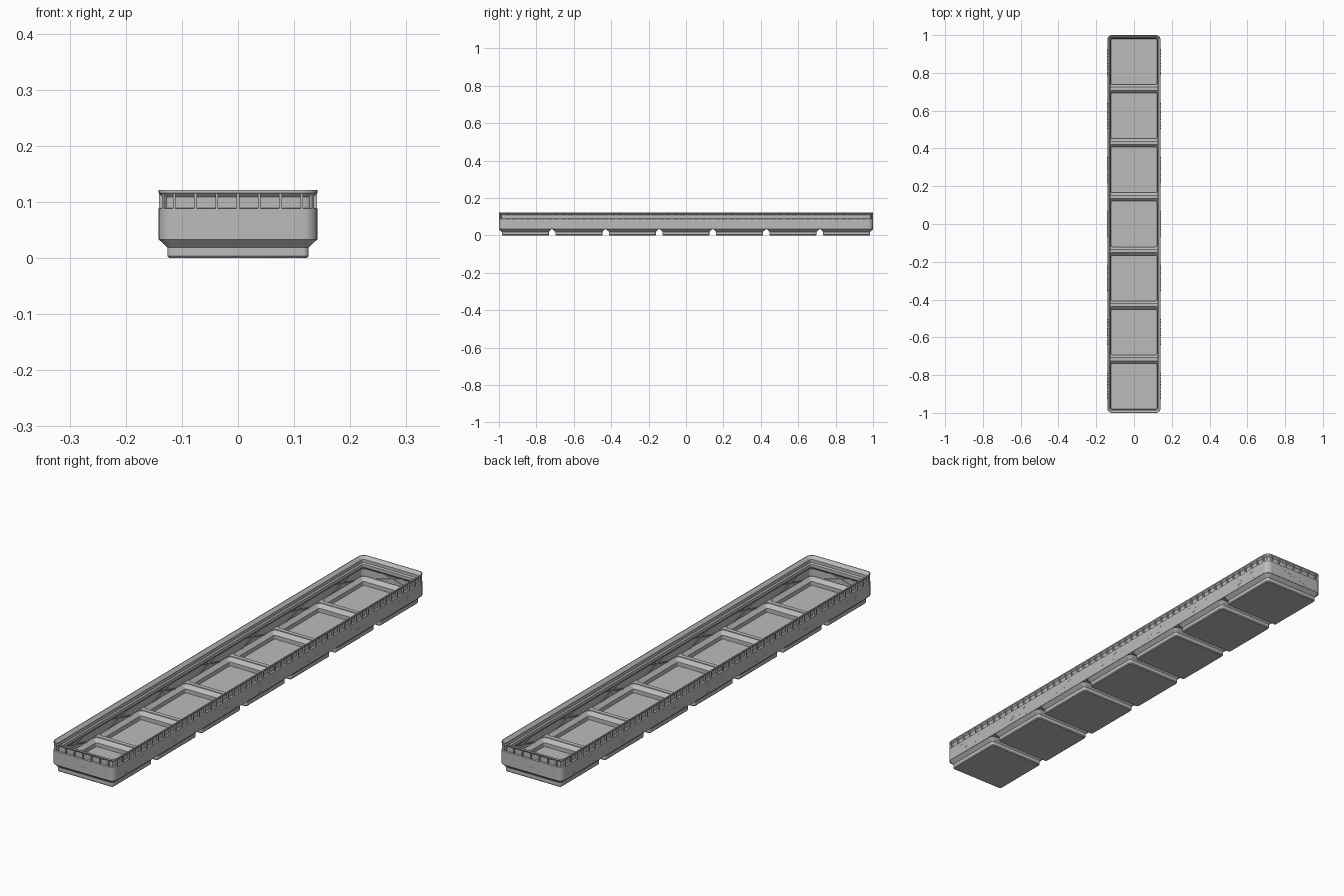
import bpy, bmesh, math
from mathutils import Matrix, Vector

if "Cube" in bpy.data.objects:
    bpy.data.objects.remove(bpy.data.objects["Cube"])

HX, HY, R = 0.1414, 1.0, 0.0256      # half width, half length, corner radius
PITCH = 0.2862                       # spacing of the seven cells
CELLS = [i * PITCH for i in range(-3, 4)]

grey = bpy.data.materials.new("plain_grey")
grey.diffuse_color = (0.5, 0.5, 0.5, 1)
grey.use_nodes = True
grey.node_tree.nodes["Principled BSDF"].inputs["Base Color"].default_value = grey.diffuse_color


def loft(bm, cy, hx, hy, profile, seg=7):
    """Closed solid of stacked rounded rectangles; profile = (inset, z)."""
    rings = []
    for d, z in profile:
        r = max(R - d, 0.006)
        ring = []
        for k, (sx, sy) in enumerate([(1, 1), (-1, 1), (-1, -1), (1, -1)]):
            for j in range(seg + 1):
                a = math.pi / 2 * (k + j / seg)
                ring.append(bm.verts.new((sx * (hx - d - r) + r * math.cos(a),
                                          cy + sy * (hy - d - r) + r * math.sin(a), z)))
        rings.append(ring)
    n = len(rings[0])
    for lo, hi in zip(rings, rings[1:]):
        for j in range(n):
            bm.faces.new((lo[j], lo[(j + 1) % n], hi[(j + 1) % n], hi[j]))
    bm.faces.new(rings[0][::-1])
    bm.faces.new(rings[-1])


def finish(bm, name):
    bmesh.ops.recalc_face_normals(bm, faces=bm.faces)
    me = bpy.data.meshes.new(name)
    bm.to_mesh(me)
    bm.free()
    me.materials.append(grey)
    ob = bpy.data.objects.new(name, me)
    bpy.context.collection.objects.link(ob)
    return ob


def boolean(ob, other, op):
    mod = ob.modifiers.new(op, 'BOOLEAN')
    mod.operation, mod.object, mod.solver = op, other, 'EXACT'
    bpy.context.view_layer.objects.active = ob
    bpy.ops.object.modifier_apply(modifier=mod.name)
    bpy.data.objects.remove(other)


# Outer walls with a recessed band below the rim
bm = bmesh.new()
loft(bm, 0, HX, HY, [(0, 0.0325), (0, 0.088), (0.007, 0.089), (0.007, 0.1085),
                     (0, 0.1155), (0, 0.1205), (0.0006, 0.1215)])
tray = finish(bm, "tray_shell")

# Stepped feet, one per cell
bm = bmesh.new()
for y in CELLS:
    loft(bm, y, HX, HX, [(0.0185, 0), (0.0154, 0.0035), (0.0154, 0.0185),
                         (0.0006, 0.0328), (0.0006, 0.036)])
boolean(tray, finish(bm, "feet"), 'UNION')

# Hollow inside with stacking lip
bm = bmesh.new()
loft(bm, 0, HX, HY, [(0.0065, 0.040), (0.0065, 0.068), (0.0177, 0.0792),
                     (0.0177, 0.0917), (0.013, 0.0965), (0.013, 0.109),
                     (0.0015, 0.1205), (0.0015, 0.13)])
boolean(tray, finish(bm, "cavity_cutter"), 'DIFFERENCE')

# Pockets inside the feet
bm = bmesh.new()
for y in CELLS:
    loft(bm, y, HX, HX, [(0.0209, 0.0075), (0.0209, 0.0235),
                         (0.0070, 0.0374), (0.0070, 0.043)])
boolean(tray, finish(bm, "pocket_cutter"), 'DIFFERENCE')

bpy.ops.object.select_all(action='DESELECT')
tray.select_set(True)
bpy.context.view_layer.objects.active = tray
bpy.ops.object.shade_smooth_by_angle(angle=math.radians(30))


def place(x, y, angle):
    """Local +x points out of the wall, origin on the outer face."""
    return Matrix.Translation((x, y, 0)) @ Matrix.Rotation(angle, 4, 'Z')


# Upright ribs across the recessed band
spots = []
for i in range(-26, 27):
    spots += [place(HX, i * 0.03746, 0), place(-HX, i * 0.03746, math.pi)]
for i in range(-3, 4):
    spots += [place(i * 0.0379, HY, math.pi / 2), place(i * 0.0379, -HY, -math.pi / 2)]
for k, (sx, sy) in enumerate([(1, 1), (-1, 1), (-1, -1), (1, -1)]):
    a = math.pi / 4 + k * math.pi / 2
    spots.append(place(sx * (HX - R) + R * math.cos(a), sy * (HY - R) + R * math.sin(a), a))
bm = bmesh.new()
section = [(-0.0005, 0.0875), (-0.0085, 0.0875), (-0.0085, 0.109), (-0.0005, 0.117)]
for m in spots:
    sides = [[bm.verts.new(m @ Vector((d, t, z))) for d, z in section]
             for t in (-0.0025, 0.0025)]
    bm.faces.new(sides[0])
    bm.faces.new(sides[1][::-1])
    for j in range(4):
        k = (j + 1) % 4
        bm.faces.new((sides[0][j], sides[0][k], sides[1][k], sides[1][j]))
finish(bm, "rim_ribs")

# Crossed braces inside the walls and fine dashed crosses outside
walls = [place(s * HX, y, 0 if s > 0 else math.pi) for y in CELLS for s in (1, -1)]
walls += [place(0, s * HY, s * math.pi / 2) for s in (1, -1)]
braces, dashes = bmesh.new(), bmesh.new()
for m in walls:
    for s in (1, -1):
        arm = m @ Matrix.Translation((0, 0, 0.0585)) @ Matrix.Rotation(s * math.atan(0.27), 4, 'X')
        bmesh.ops.create_cube(braces, size=1, matrix=arm @ Matrix.Translation((-0.007, 0, 0))
                              @ Matrix.Diagonal((0.006, 0.15, 0.004, 1)))
        for j in range(-7, 8):
            bmesh.ops.create_cube(dashes, size=1, matrix=arm @ Matrix.Translation((0, j * 0.0098, 0))
                                  @ Matrix.Diagonal((0.0006, 0.005, 0.0007, 1)))
finish(braces, "wall_braces")
finish(dashes, "wall_dashes")
